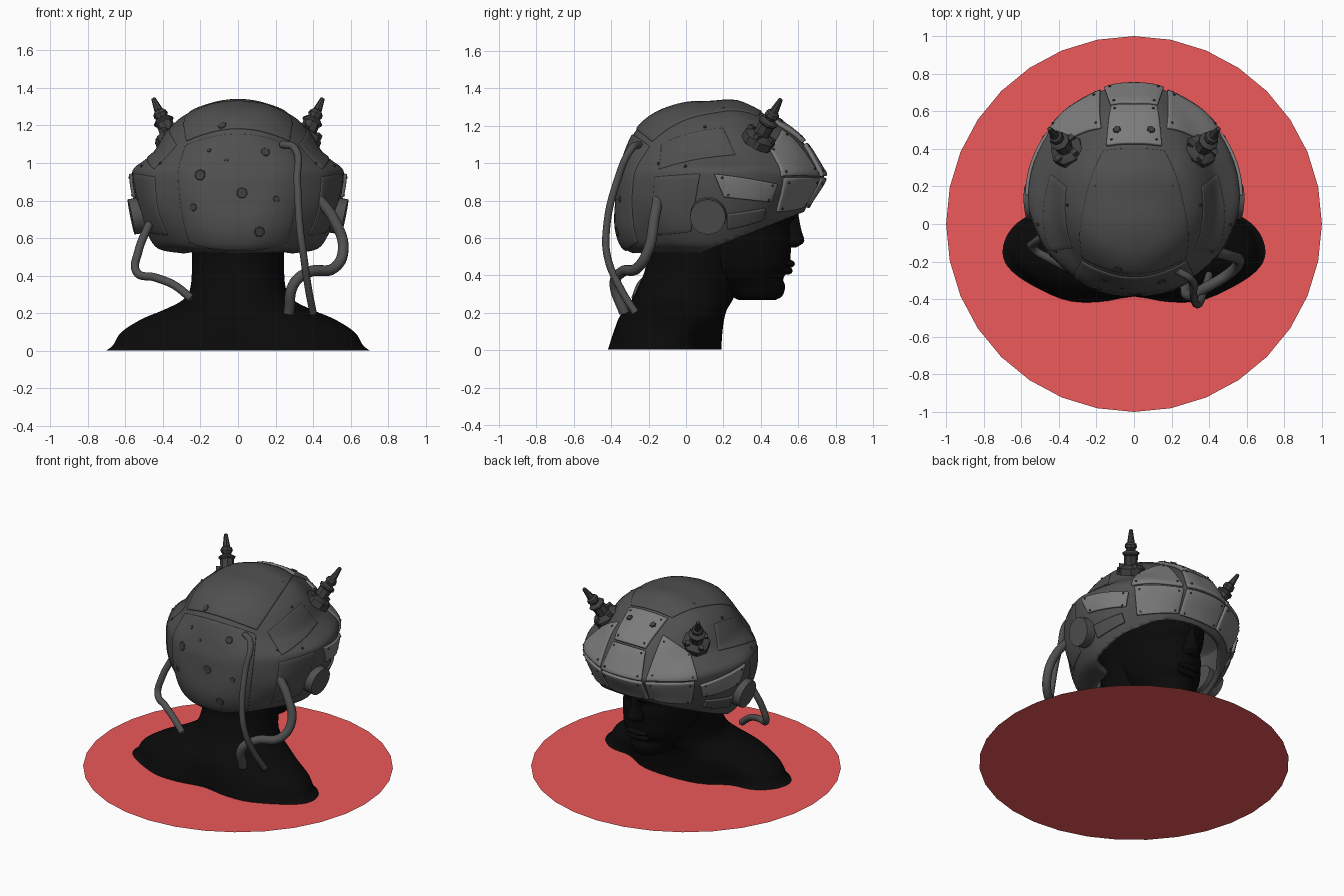
import bpy, bmesh, math
from mathutils import Vector, noise
from mathutils.bvhtree import BVHTree

if "Cube" in bpy.data.objects:
    bpy.data.objects.remove(bpy.data.objects["Cube"])


def mat(name, r, g, b):
    m = bpy.data.materials.new(name)
    m.diffuse_color = (r, g, b, 1)
    m.use_nodes = True
    m.node_tree.nodes["Principled BSDF"].inputs["Base Color"].default_value = m.diffuse_color
    return m


RED, SKIN = mat("red", .85, .1, .1), mat("black", .003, .003, .003)
SHELL, PLATE, DARK = mat("shell", .08, .08, .08), mat("plate", .2, .2, .2), mat("dark", .05, .05, .05)


def finish(bm, name, material, angle=40):
    me = bpy.data.meshes.new(name)
    bm.to_mesh(me)
    bm.free()
    ob = bpy.data.objects.new(name, me)
    bpy.context.collection.objects.link(ob)
    me.materials.append(material)
    bpy.ops.object.select_all(action='DESELECT')
    ob.select_set(True)
    bpy.context.view_layer.objects.active = ob
    if angle:
        bpy.ops.object.shade_smooth_by_angle(angle=math.radians(angle))
    return ob


def catmull(pts, n):
    out = []
    for i in range(len(pts) - 1):
        a, b = pts[max(i - 1, 0)], pts[i]
        c, d = pts[i + 1], pts[min(i + 2, len(pts) - 1)]
        for k in range(n):
            t = k / n
            out.append([.5 * (2*q + (r-p)*t + (2*p-5*q+4*r-s)*t*t + (3*q-p-3*r+s)*t**3)
                        for p, q, r, s in zip(a, b, c, d)])
    return out + [list(pts[-1])]


# stacked elliptical rings; each level is z, half width, back y, front y, y of widest point
def loft(levels, seg=64, steps=4, bottom=True):
    bm, rings = bmesh.new(), []
    for z, w, yb, yf, yc in catmull(levels, steps):
        ring = []
        for k in range(seg):
            a = 2 * math.pi * k / seg
            s = math.sin(a)
            ring.append(bm.verts.new((w * math.cos(a), yc + s * ((yf - yc) if s > 0 else (yc - yb)), z)))
        rings.append(ring)
    for lo, hi in zip(rings, rings[1:]):
        for k in range(seg):
            j = (k + 1) % seg
            bm.faces.new((lo[k], lo[j], hi[j], hi[k]))
    bm.faces.new(rings[-1])
    if bottom:
        bm.faces.new(rings[0][::-1])
    return bm


# base disc
bm = bmesh.new()
bmesh.ops.create_circle(bm, cap_ends=True, segments=32, radius=1)
finish(bm, "base_disc", RED, 0)

# shoulders and neck, hollowed a little along the spine and beside the chest
bm = loft([(.003, .70, -.42, .19, -.15), (.03, .665, -.415, .19, -.15), (.10, .62, -.395, .195, -.15),
           (.17, .51, -.37, .205, -.13), (.22, .39, -.33, .22, -.1), (.27, .295, -.29, .25, -.05),
           (.33, .255, -.26, .27, 0), (.45, .245, -.215, .3, .05), (.6, .25, -.22, .35, .1),
           (.8, .28, -.24, .4, .1)], bottom=False)
for v in bm.verts:
    x, y, z = v.co
    fade = max(0, 1 - z / .25)
    if y < -.15:
        v.co.y += fade * (.035 * math.exp(-(x / .12) ** 2) - .025 * math.exp(-((abs(x) - .35) / .15) ** 2))
    else:
        v.co.y -= fade * .06 * math.exp(-((abs(x) - .4) / .12) ** 2)
finish(bm, "shoulders_and_neck", SKIN, 60)
# face and skull
finish(loft([(.27, .09, .28, .48, .38), (.29, .12, .24, .515, .36), (.34, .15, .18, .53, .34), (.385, .185, .12, .52, .3),
             (.44, .215, .05, .555, .28), (.52, .235, 0, .56, .25), (.6, .25, -.08, .565, .2),
             (.67, .26, -.15, .555, .15), (.73, .27, -.2, .59, .15), (.9, .29, -.22, .58, .15),
             (1.08, .25, -.15, .47, .15), (1.18, .1, 0, .3, .15)]), "face", SKIN, 60)
# nose and lips
finish(loft([(.55, .045, .5, .59, .55), (.575, .06, .5, .628, .56), (.60, .055, .5, .63, .56), (.65, .035, .5, .615, .56),
             (.74, .028, .5, .598, .55)], 24), "nose", SKIN, 60)
for name, y, z in (("lower_lip", .54, .425), ("upper_lip", .552, .462)):
    bm = bmesh.new()
    bmesh.ops.create_uvsphere(bm, u_segments=20, v_segments=10, radius=1)
    bmesh.ops.scale(bm, vec=(.085, .03, .021), verts=bm.verts)
    bmesh.ops.translate(bm, vec=(0, y, z), verts=bm.verts)
    finish(bm, name, SKIN, 60)

# helmet shell, gently dented, cut along the slanted lower rim
bm = loft([(.52, .29, -.28, .5, .15), (.55, .41, -.33, .52, .15), (.62, .47, -.36, .56, .15), (.70, .515, -.375, .61, .15),
           (.80, .545, -.38, .66, .15), (.92, .56, -.37, .735, .15), (.97, .555, -.355, .72, .15),
           (1.02, .50, -.34, .69, .15), (1.07, .44, -.32, .655, .15), (1.15, .385, -.28, .585, .15),
           (1.21, .345, -.235, .51, .15), (1.26, .29, -.17, .43, .15), (1.30, .2, -.07, .34, .15),
           (1.33, .1, .04, .26, .15), (1.337, .01, .14, .16, .15)], 96, 4, False)
CENTRE = Vector((0, .15, .85))
for v in bm.verts:
    d = (v.co - CENTRE).normalized()
    p = v.co * 4.5
    v.co += d * .016 * noise.noise(Vector((abs(p.x), p.y, p.z)))
bm.normal_update()
surface = BVHTree.FromBMesh(bm)
bmesh.ops.bisect_plane(bm, geom=bm.verts[:] + bm.edges[:] + bm.faces[:], plane_co=(0, .1, .53),
                       plane_no=(0, -.21, .53), clear_inner=True)
helmet = finish(bm, "helmet_shell", SHELL, 50)
sol = helmet.modifiers.new("thickness", 'SOLIDIFY')
sol.thickness = .035


def project(p, off=0):
    d = (Vector(p) - CENTRE).normalized()
    hit, nor, _, _ = surface.ray_cast(CENTRE, d)
    nor = nor if nor.dot(d) > 0 else -nor
    return hit + nor * off, nor


# small part set on the helmet, turned along the surface
def stud(p, r, depth, name, material, off=0, seg=8):
    pos, nor = project(p, off)
    bm = bmesh.new()
    bmesh.ops.create_cone(bm, cap_ends=True, segments=seg, radius1=r, radius2=r * .75, depth=depth)
    bmesh.ops.transform(bm, matrix=nor.to_track_quat('Z', 'Y').to_matrix().to_4x4(), verts=bm.verts)
    bmesh.ops.translate(bm, vec=pos, verts=bm.verts)
    return finish(bm, name, material, 30)


# four-cornered armour plate wrapped on the helmet
def plate(name, corners, material, off=.008, n=12, rivets=True):
    a, b, c, d = map(Vector, corners)

    def at(u, v):
        return a.lerp(b, u).lerp(d.lerp(c, u), v)
    bm = bmesh.new()
    g = []
    for j in range(n + 1):
        pts = [at(i / n, j / n) for i in range(n + 1)]
        g.append([bm.verts.new(project(p)[0] + (p - CENTRE).normalized() * off) for p in pts])
    for j in range(n):
        for i in range(n):
            bm.faces.new((g[j][i], g[j][i+1], g[j+1][i+1], g[j+1][i]))
    ob = finish(bm, name, material, 40)
    s = ob.modifiers.new("thickness", 'SOLIDIFY')
    s.thickness, s.offset = .022, 0
    bv = ob.modifiers.new("edge", 'BEVEL')
    bv.width, bv.segments, bv.limit_method = .006, 2, 'ANGLE'
    if rivets:
        for u in (.1, .9):
            for v in (.12, .88):
                stud(at(u, v), .008, .01, name + "_rivet", DARK, off + .011)


plate("brow_centre_upper", [(-.15, .42, 1.26), (.15, .42, 1.26), (.125, .64, 1.12), (-.125, .64, 1.12)], PLATE, .01)
plate("brow_centre_lower", [(-.13, .65, 1.11), (.13, .65, 1.11), (.16, .73, .93), (-.16, .73, .93)], PLATE, .007)
plate("visor_centre", [(-.16, .73, .92), (.16, .73, .92), (.15, .64, .765), (-.15, .64, .765)], PLATE, .007)
plate("crown", [(-.17, .4, 1.27), (.17, .4, 1.27), (.29, -.2, 1.13), (-.29, -.2, 1.13)], SHELL, -.004, 20, False)
plate("back_shell", [(-.3, -.22, 1.11), (.3, -.22, 1.11), (.27, -.28, .56), (-.27, -.28, .56)], SHELL, -.004, 20, False)

side_plates = [
    ("brow_side", [(.17, .50, 1.17), (.36, .46, 1.08), (.45, .51, .93), (.175, .70, .93)], PLATE, .002),
    ("visor_side", [(.175, .71, .92), (.43, .52, .92), (.40, .5, .735), (.16, .64, .77)], PLATE, .005),
    ("temple_plate", [(.55, .15, .94), (.47, .50, .89), (.47, .47, .79), (.54, .2, .82)], PLATE, .007),
    ("cheek_strip", [(.52, .22, .73), (.45, .42, .76), (.43, .42, .70), (.48, .22, .65)], SHELL, .004),
    ("side_panel", [(.38, -.18, 1.14), (.36, .2, 1.19), (.46, .27, 1.05), (.47, -.16, .97)], SHELL, -.006),
    ("rear_side_shell", [(.46, -.18, .93), (.53, .08, .94), (.5, .02, .62), (.40, -.18, .6)], SHELL, -.006)]
for s, side in ((1, "right"), (-1, "left")):
    for name, pts, m, off in side_plates:
        plate(name + "_" + side, [(s * x, y, z) for x, y, z in pts], m, off, 12, m is PLATE)

    # round ear caps
    bm = bmesh.new()
    bmesh.ops.create_cone(bm, cap_ends=True, segments=28, radius1=.1, radius2=.095, depth=.13)
    q = Vector((s, -.05, -.2)).to_track_quat('Z', 'Y')
    bmesh.ops.transform(bm, matrix=q.to_matrix().to_4x4(), verts=bm.verts)
    bmesh.ops.translate(bm, vec=(s * .505, .12, .725), verts=bm.verts)
    finish(bm, "ear_cap_" + side, SHELL, 30)

    # horn: eight-sided turned profile with lugs around the foot
    bm = bmesh.new()
    prof = [(.09, -.03), (.09, .015), (.065, .03), (.045, .035), (.045, .095), (.055, .105), (.055, .115), (.028, .13),
            (.04, .15), (.036, .17), (.024, .18), (.012, .26), (.002, .265)]
    rings = [[bm.verts.new((r * math.cos(k * math.pi / 4), r * math.sin(k * math.pi / 4), h)) for k in range(8)]
             for r, h in prof]
    for lo, hi in zip(rings, rings[1:]):
        for k in range(8):
            bm.faces.new((lo[k], lo[(k+1) % 8], hi[(k+1) % 8], hi[k]))
    bm.faces.new(rings[-1])
    bm.faces.new(rings[0][::-1])
    for k in range(4):
        a = k * math.pi / 2 + math.pi / 8
        lug = bmesh.ops.create_cube(bm, size=1)["verts"]
        bmesh.ops.scale(bm, vec=(.03, .03, .06), verts=lug)
        bmesh.ops.translate(bm, vec=(.065 * math.cos(a), .065 * math.sin(a), .015), verts=lug)
    q = Vector((s * .09, .11, .2)).to_track_quat('Z', 'Y')
    bmesh.ops.transform(bm, matrix=q.to_matrix().to_4x4(), verts=bm.verts)
    bmesh.ops.translate(bm, vec=(s * .355, .39, 1.13), verts=bm.verts)
    finish(bm, "horn_" + side, DARK, 30)

    # shell rivets and brow vents
    for p in ((.2, .2, 1.28), (.36, .1, 1.2), (.32, .35, 1.2), (.5, .0, .98), (.42, -.15, 1.0)):
        stud((s * p[0], p[1], p[2]), .009, .01, "shell_rivet_" + side, DARK, .003)
    stud((s * .09, .5, 1.22), .025, .012, "brow_vent_" + side, DARK, .022, 6)

# pock marks across the back
for x, z, r in ((-.08, 1.18, .028), (-.15, 1.06, .016), (-.06, 1.01, .014), (.14, 1.05, .03), (-.19, .93, .035),
                (.02, .84, .036), (-.22, .77, .025), (.19, .81, .022), (.1, .66, .034)):
    y = .15 - .5 * math.sqrt(max(.05, 1 - (x / .55) ** 2 - ((z - .85) / .5) ** 2))
    stud((x, y, z), r, .01, "back_pock_mark", DARK, .005, 7)

# hoses
for name, r, pts in (
        ("hose_long", .02, [(.23, -.25, 1.1), (.3, -.29, 1.08), (.315, -.37, .9), (.33, -.425, .65), (.35, -.42, .5),
                            (.375, -.35, .33), (.4, -.27, .2)]),
        ("hose_thick", .029, [(.43, -.15, .81), (.51, -.17, .7), (.56, -.2, .54), (.51, -.26, .44), (.38, -.34, .42),
                              (.3, -.38, .36), (.27, -.33, .2)]),
        ("hose_left", .022, [(-.47, -.06, .68), (-.53, -.1, .53), (-.54, -.13, .42), (-.44, -.19, .39),
                             (-.34, -.24, .35), (-.25, -.27, .28)])):
    cu = bpy.data.curves.new(name, 'CURVE')
    cu.dimensions, cu.bevel_depth, cu.bevel_resolution, cu.use_fill_caps = '3D', r, 4, True
    sp = cu.splines.new('BEZIER')
    sp.bezier_points.add(len(pts) - 1)
    for bp, co in zip(sp.bezier_points, pts):
        bp.co, bp.handle_left_type, bp.handle_right_type = co, 'AUTO', 'AUTO'
    cu.materials.append(SHELL)
    bpy.context.collection.objects.link(bpy.data.objects.new(name, cu))
